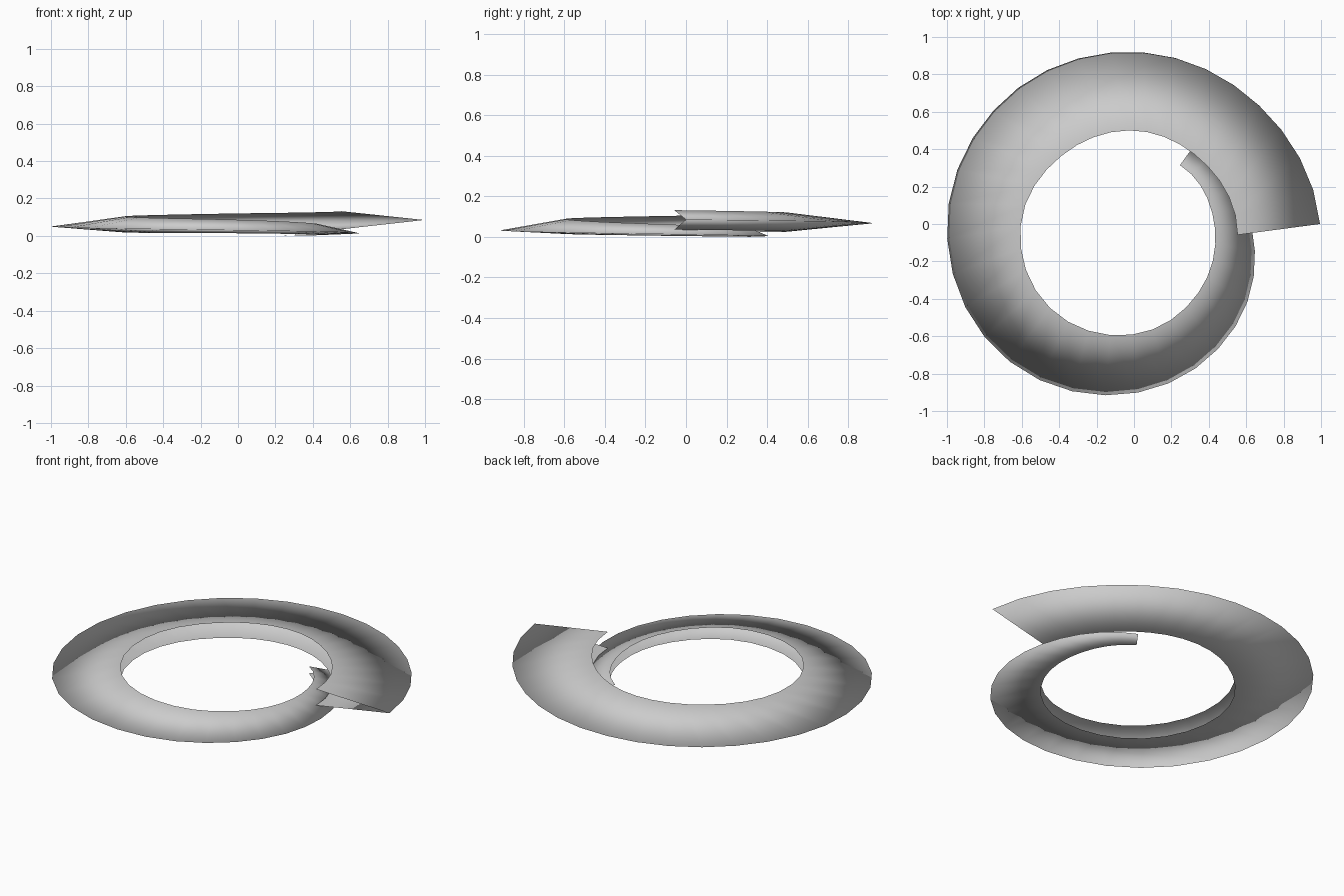
import bpy
import math

if "Cube" in bpy.data.objects:
    bpy.data.objects.remove(bpy.data.objects["Cube"])

# Control values, one per 45 degrees of clockwise travel
INNER_R = [.404, .43, .50, .59, .635, .605, .53, .50, .495, .55]
OUTER_R = [.53, .625, .77, .905, .995, 1.0, .96, .92, .92, .995]
MID_Z = [.023, .031, .04, .05, .056, .062, .068, .073, .078, .083]
TIP_Z = [.005, .012, .02, .03, .04, .05, .059, .068, .077, .085]
HALF_H = [.022, .027, .031, .036, .04, .043, .045, .047, .047, .048]
STEPS = 38


def smooth_value(keys, s):
    """Smooth curve through the evenly spaced keys."""
    last = len(keys) - 1
    i = min(max(int(s), 0), last - 1)
    f = s - i
    a, b = keys[i], keys[i + 1]
    before = keys[i - 1] if i > 0 else 2 * a - b
    after = keys[i + 2] if i + 2 <= last else 2 * b - a
    return a + f * ((b - before) / 2 + f * (
        before - 2.5 * a + 2 * b - after / 2
        + f * (1.5 * (a - b) + (after - before) / 2)))


def ring_point(radii, turned, z):
    r = smooth_value(radii, turned / 45)
    angle = math.radians(45 - turned)
    return (r * math.cos(angle), r * math.sin(angle), z)


# Open V section swept along the spiral: upper rim, outer tip, lower rim
verts, faces = [], []
for step in range(STEPS + 1):
    u = step / STEPS
    rim, tip = -7 + 418 * u, -7.5 + 412.5 * u
    mid, half = (smooth_value(k, rim / 45) for k in (MID_Z, HALF_H))
    verts += [ring_point(INNER_R, rim, mid + half),
              ring_point(OUTER_R, tip, smooth_value(TIP_Z, tip / 45)),
              ring_point(INNER_R, rim, mid - half)]
    if step:
        b = 3 * step
        for j in (b, b + 1):
            faces.append((j - 3, j - 2, j + 1, j)[::-1])

mesh = bpy.data.meshes.new("spiral_blade")
mesh.from_pydata(verts, [], faces)
# Outward normals: the upper sheet must face up
if mesh.polygons[0].normal.z < 0:
    mesh.flip_normals()
mesh.shade_smooth()
blade = bpy.data.objects.new("spiral_blade", mesh)
bpy.context.collection.objects.link(blade)

# Plain grey
grey = bpy.data.materials.new("light_grey")
grey.use_nodes = True
colour = (.6, .6, .6, 1)
grey.diffuse_color = colour
grey.node_tree.nodes["Principled BSDF"].inputs["Base Color"].default_value = colour
mesh.materials.append(grey)
